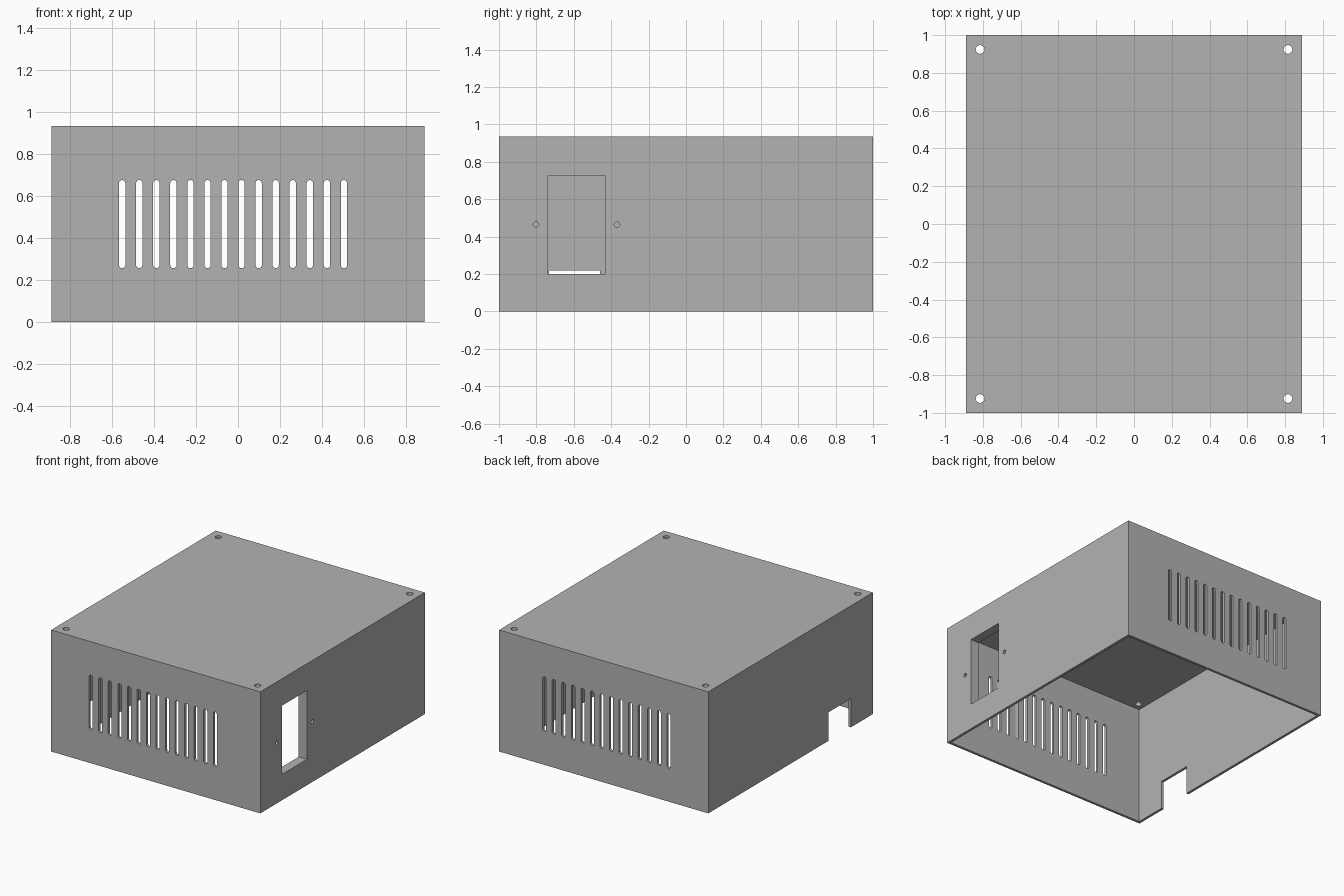
import bpy, bmesh, math
from mathutils import Matrix, Vector

if "Cube" in bpy.data.objects:
    bpy.data.objects.remove(bpy.data.objects["Cube"])

W, D, H, T = 0.89, 1.0, 0.935, 0.02   # half width, half depth, height, wall

grey = bpy.data.materials.new("grey plastic")
grey.diffuse_color = (0.45, 0.45, 0.45, 1)
grey.use_nodes = True
grey.node_tree.nodes["Principled BSDF"].inputs["Base Color"].default_value = grey.diffuse_color


def box(bm, lo, hi):
    lo, hi = Vector(lo), Vector(hi)
    m = Matrix.Translation((lo + hi) / 2) @ Matrix.Diagonal((*(hi - lo), 1))
    bmesh.ops.create_cube(bm, size=1, matrix=m)


def prism(bm, points, along):
    face = bm.faces.new([bm.verts.new(p) for p in points])
    ext = bmesh.ops.extrude_face_region(bm, geom=[face], use_keep_orig=True)
    verts = [g for g in ext["geom"] if isinstance(g, bmesh.types.BMVert)]
    bmesh.ops.translate(bm, vec=along, verts=verts)


def make(name, bm):
    bmesh.ops.recalc_face_normals(bm, faces=bm.faces)
    me = bpy.data.meshes.new(name)
    bm.to_mesh(me)
    bm.free()
    me.materials.append(grey)
    ob = bpy.data.objects.new(name, me)
    bpy.context.collection.objects.link(ob)
    return ob


def cut(ob, cutter):
    mod = ob.modifiers.new("cut", 'BOOLEAN')
    mod.operation, mod.solver, mod.object = 'DIFFERENCE', 'EXACT', cutter
    bpy.context.view_layer.objects.active = ob
    bpy.ops.object.modifier_apply(modifier=mod.name)


# Cover shell, open underneath
bm = bmesh.new()
box(bm, (-W, -D, 0), (W, D, H))
cover = make("cover", bm)
bm = bmesh.new()
box(bm, (-W + T, -D + T, -0.2), (W - T, D - T, H - T))
cavity = make("cavity_cutter", bm)

# Thick pad behind the socket opening
bm = bmesh.new()
box(bm, (W - 0.07, -0.85, 0.15), (W - T, -0.32, 0.78))
pad = make("socket_pad", bm)

# Vent slots running through front and back
bm = bmesh.new()
r, z0, z1 = 0.015, 0.257, 0.677
for i in range(14):
    x = -0.552 + i * 1.057 / 13
    pts = []
    for k in range(18):
        a = math.pi * (k if k < 9 else k - 1) / 8
        zc = z1 - r if k < 9 else z0 + r
        pts.append((x + r * math.cos(a), -1.2, zc + r * math.sin(a)))
    prism(bm, pts, (0, 2.4, 0))
# Corner screw holes in the top
for sx in (-1, 1):
    for sy in (-1, 1):
        bmesh.ops.create_cone(bm, cap_ends=True, segments=24, radius1=0.023, radius2=0.023,
                              depth=0.2, matrix=Matrix.Translation((sx * 0.815, sy * 0.924, H)))
# Cable notch in the left wall
box(bm, (-1.1, -0.733, -0.1), (-0.75, -0.46, 0.22))
# Socket opening and its two screw holes in the right wall
box(bm, (0.75, -0.737, 0.2), (1.1, -0.434, 0.728))
for y in (-0.802, -0.369):
    bmesh.ops.create_cone(bm, cap_ends=True, segments=24, radius1=0.015, radius2=0.015, depth=0.3,
                          matrix=Matrix.Translation((W, y, 0.465)) @ Matrix.Rotation(math.pi / 2, 4, 'Y'))
openings = make("openings_cutter", bm)

cut(cover, cavity)
cut(cover, openings)
cut(pad, openings)
for helper in (cavity, openings):
    bpy.data.objects.remove(helper)
